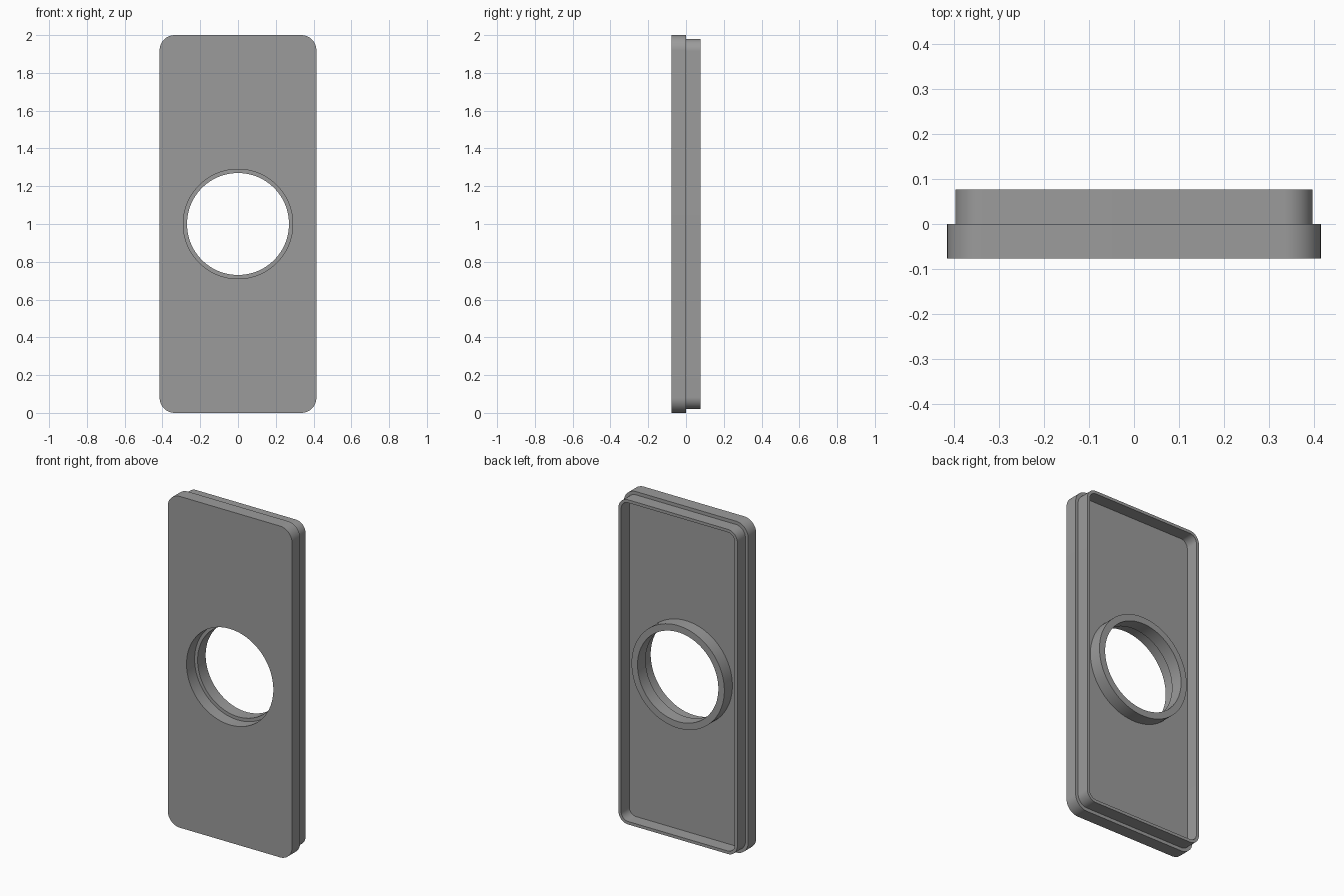
import bpy
import bmesh
import math

if "Cube" in bpy.data.objects:
    bpy.data.objects.remove(bpy.data.objects["Cube"])

STEPS = 20                      # points per quarter turn
FRONT, STEP, BACK = -0.077, 0.0, 0.077
MID_Z = 1.0


def rounded_rect(half_w, half_h, radius):
    """Outline with four rounded corners, counter-clockwise in x/z."""
    pts = []
    for q, (sx, sz) in enumerate([(1, 1), (-1, 1), (-1, -1), (1, -1)]):
        for k in range(STEPS):
            a = math.pi / 2 * (q + k / (STEPS - 1))
            pts.append((sx * (half_w - radius) + radius * math.cos(a),
                        sz * (half_h - radius) + radius * math.sin(a)))
    return pts


def circle(radius):
    """Circle with the same point count as the rounded outline."""
    n = 4 * STEPS
    return [(radius * math.cos(2 * math.pi * (i + 0.5) / n),
             radius * math.sin(2 * math.pi * (i + 0.5) / n)) for i in range(n)]


plate = rounded_rect(0.415, 1.0, 0.08)
rim_outer = rounded_rect(0.397, 0.98, 0.064)
rim_inner = rounded_rect(0.379, 0.962, 0.046)
collar_outer, collar_inner, hole = circle(0.31), circle(0.27), circle(0.29)

# closed chain of outlines: plate edge, rim, floor, collar, stepped hole
chain = [
    (plate, FRONT), (plate, STEP),
    (rim_outer, STEP), (rim_outer, BACK),
    (rim_inner, BACK), (rim_inner, STEP),
    (collar_outer, STEP), (collar_outer, BACK),
    (collar_inner, BACK), (collar_inner, STEP),
    (hole, STEP), (hole, FRONT),
]

bm = bmesh.new()
loops = [[bm.verts.new((x, y, z + MID_Z)) for x, z in outline]
         for outline, y in chain]
for j, a in enumerate(loops):
    b = loops[(j + 1) % len(loops)]
    for i in range(len(a)):
        n = (i + 1) % len(a)
        bm.faces.new((a[i], a[n], b[n], b[i]))
bmesh.ops.recalc_face_normals(bm, faces=bm.faces)

mesh = bpy.data.meshes.new("cover_plate")
bm.to_mesh(mesh)
bm.free()

# single grey material
grey = bpy.data.materials.new("grey")
grey.diffuse_color = (0.33, 0.33, 0.33, 1.0)
grey.use_nodes = True
grey.node_tree.nodes["Principled BSDF"].inputs["Base Color"].default_value = grey.diffuse_color
mesh.materials.append(grey)

cover = bpy.data.objects.new("cover_plate", mesh)
bpy.context.collection.objects.link(cover)
bpy.context.view_layer.objects.active = cover
cover.select_set(True)
bpy.ops.object.shade_smooth_by_angle(angle=math.radians(30))
